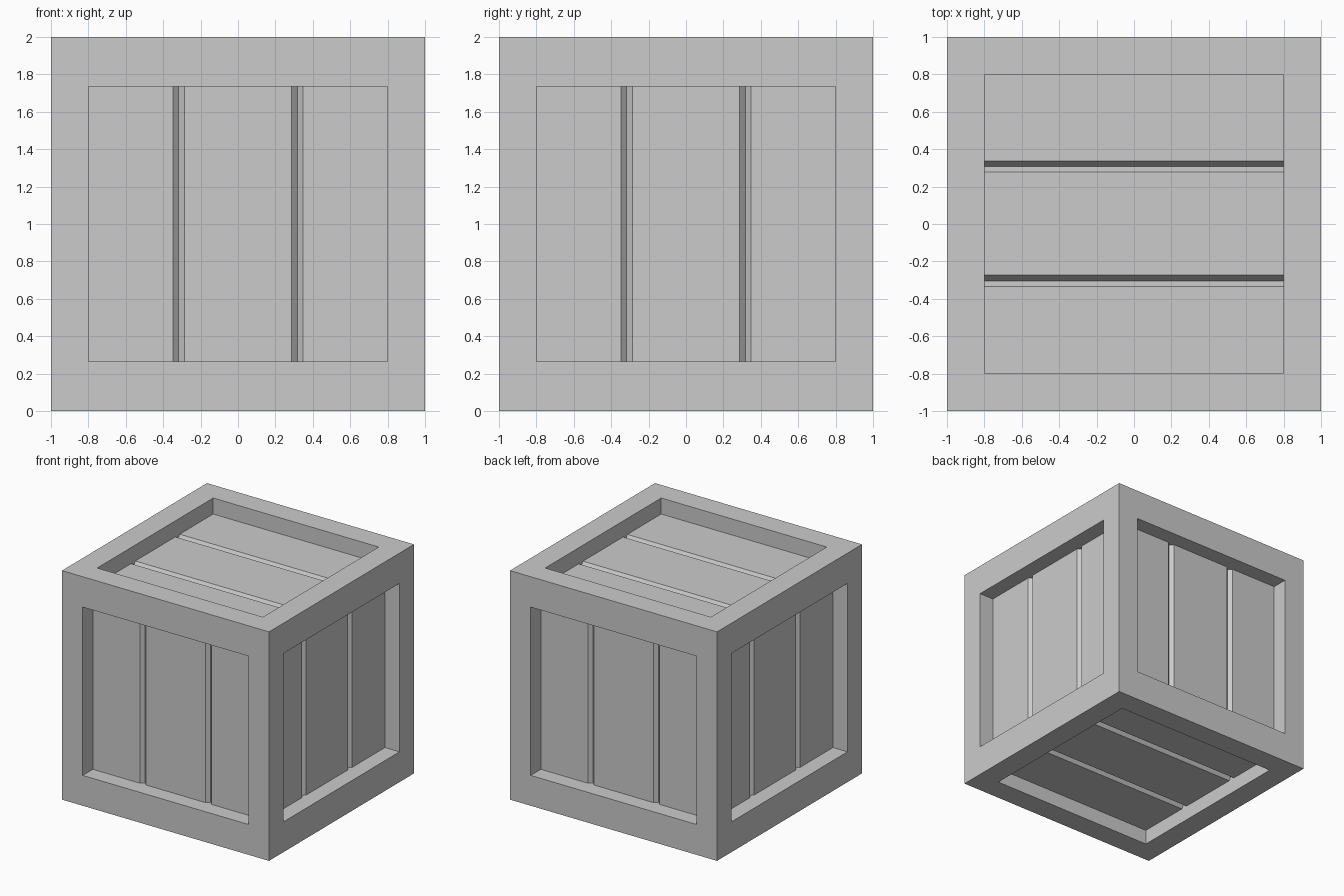
import bpy, bmesh
from mathutils import Vector

if "Cube" in bpy.data.objects:
    bpy.data.objects.remove(bpy.data.objects["Cube"])

X, Y, Z = Vector((1, 0, 0)), Vector((0, 1, 0)), Vector((0, 0, 1))
CENTRE = Z          # middle of the 2-unit cube
HALF_U = 0.8        # half width of every opening
GROOVE = 0.03       # half width of the V groove between planks

# name: (across planks, along planks, half length, recess, groove centres, groove depth)
SIDES = {
    "front": (X, Z, 0.735, 0.14, (-0.317, 0.317), 0.03),
    "right": (Y, Z, 0.735, 0.14, (-0.317, 0.317), 0.03),
    "back": (-X, Z, 0.735, 0.14, (-0.317, 0.317), 0.03),
    "left": (-Y, Z, 0.735, 0.14, (-0.317, 0.317), 0.03),
    "top": (-Y, X, 0.8, 0.14, (-0.308, 0.304), 0.045),
    "bottom": (Y, X, 0.8, 0.13, (-0.304, 0.308), 0.045),
}


def add_face(bm, points):
    bm.faces.new([bm.verts.new(p) for p in points])


def finish(bm, name):
    bmesh.ops.remove_doubles(bm, verts=bm.verts, dist=1e-4)
    mesh = bpy.data.meshes.new(name)
    bm.to_mesh(mesh)
    bm.free()
    bpy.context.collection.objects.link(bpy.data.objects.new(name, mesh))


frame = bmesh.new()
for name, (u, v, half_v, recess, grooves, depth) in SIDES.items():
    n = u.cross(v)

    def at(a, b, d):
        return CENTRE + u * a + v * b + n * (1 - d)

    # plank profile with V grooves, as (across, depth)
    profile = [(-HALF_U, recess)]
    for g in grooves:
        profile += [(g - GROOVE, recess), (g, recess + depth), (g + GROOVE, recess)]
    profile.append((HALF_U, recess))

    # border of the frame
    outer = [at(a, b, 0) for a, b in ((-1, -1), (1, -1), (1, 1), (-1, 1))]
    inner = [at(a * HALF_U, b * half_v, 0) for a, b in ((-1, -1), (1, -1), (1, 1), (-1, 1))]
    for i in range(4):
        j = (i + 1) % 4
        add_face(frame, (outer[i], outer[j], inner[j], inner[i]))

    # recess walls, the end walls following the groove profile
    low = [at(a, -half_v, d) for a, d in profile]
    high = [at(a, half_v, d) for a, d in profile]
    add_face(frame, (inner[0], inner[1], *reversed(low)))
    add_face(frame, (inner[2], inner[3], *high))
    add_face(frame, (inner[3], inner[0], low[0], high[0]))
    add_face(frame, (inner[1], inner[2], high[-1], low[-1]))

    # planks
    planks = bmesh.new()
    for i in range(len(profile) - 1):
        add_face(planks, (low[i], low[i + 1], high[i + 1], high[i]))
    finish(planks, name + "_planks")

finish(frame, "crate_frame")
